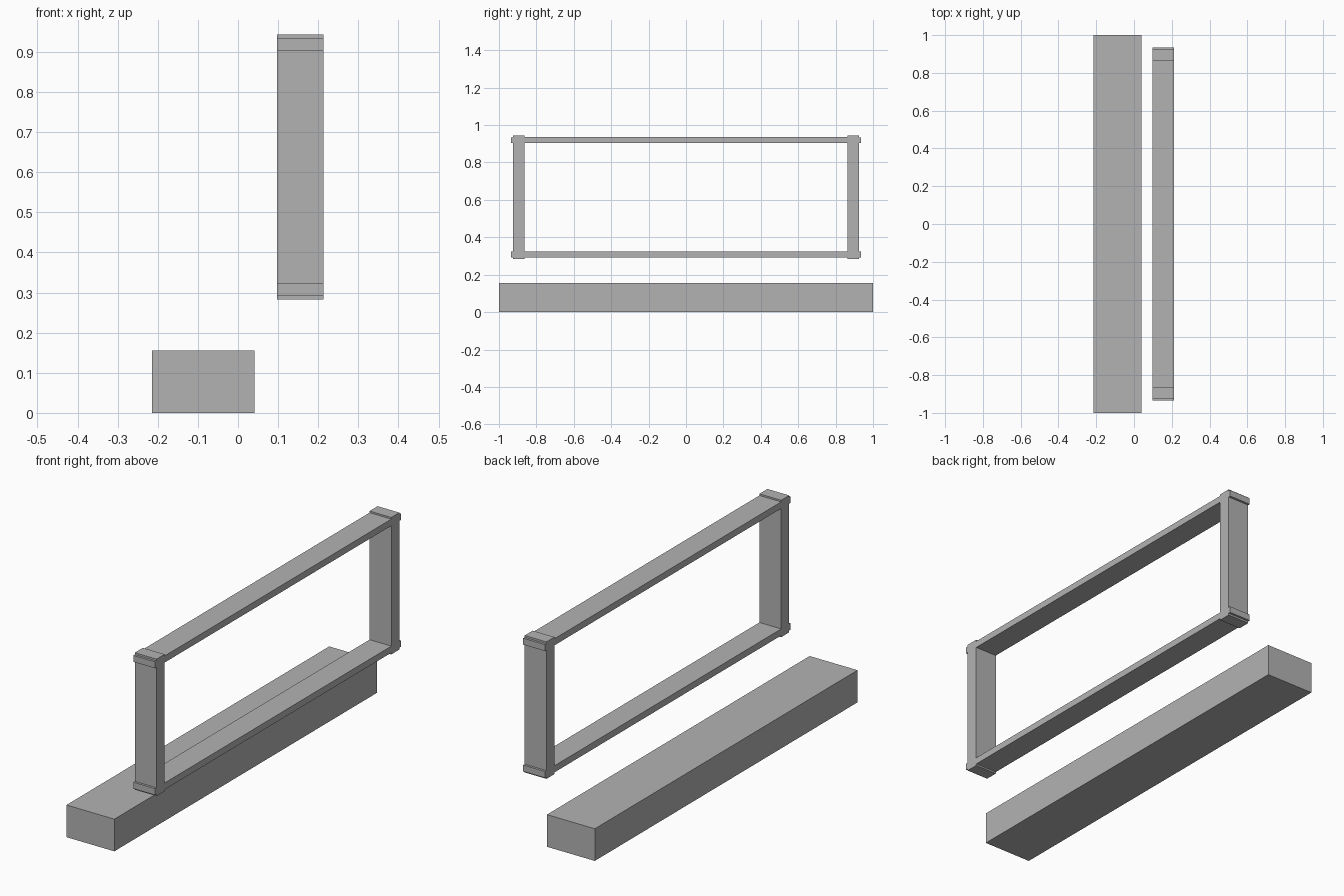
import bpy

if "Cube" in bpy.data.objects:
    bpy.data.objects.remove(bpy.data.objects["Cube"])

grey = bpy.data.materials.new("plain_grey")
grey.diffuse_color = (0.45, 0.45, 0.45, 1)
grey.use_nodes = True
grey.node_tree.nodes["Principled BSDF"].inputs["Base Color"].default_value = grey.diffuse_color


def extrude_yz(name, profile, x0, x1):
    """Extrude a (y, z) profile along x into a solid."""
    n = len(profile)
    verts = [(x, y, z) for x in (x0, x1) for y, z in profile]
    faces = [list(range(n))[::-1], list(range(n, 2 * n))]
    faces += [[i, (i + 1) % n, n + (i + 1) % n, n + i] for i in range(n)]
    area = sum(a[0] * b[1] - b[0] * a[1]
               for a, b in zip(profile, profile[1:] + profile[:1]))
    if area < 0:
        faces = [f[::-1] for f in faces]
    mesh = bpy.data.meshes.new(name)
    mesh.from_pydata(verts, [], faces)
    mesh.materials.append(grey)
    obj = bpy.data.objects.new(name, mesh)
    bpy.context.collection.objects.link(obj)
    return obj


def rect(y0, y1, z0, z1):
    return [(y0, z0), (y1, z0), (y1, z1), (y0, z1)]


# Long base block
extrude_yz("base_block", rect(-1, 1, 0, 0.155), -0.214, 0.041)

# Upright rectangular frame
FX = (0.097, 0.213)
INNER, OUTER, LIP = 0.863, 0.924, 0.935
extrude_yz("top_rail", rect(-INNER, INNER, 0.903, 0.935), *FX)
extrude_yz("bottom_rail", rect(-INNER, INNER, 0.291, 0.323), *FX)

for side, s in (("front", -1), ("back", 1)):
    extrude_yz(side + "_post", rect(s * INNER, s * OUTER, 0.323, 0.903), *FX)
    # Stepped corner caps: lip outward and raised above / below the rails
    for level, z_in, z_step, z_out in (("top", 0.903, 0.934, 0.943),
                                       ("bottom", 0.323, 0.292, 0.283)):
        cap = [(s * INNER, z_in), (s * LIP, z_in), (s * LIP, z_step),
               (s * OUTER, z_step), (s * OUTER, z_out), (s * INNER, z_out)]
        extrude_yz(f"{side}_{level}_corner_cap", cap, *FX)
